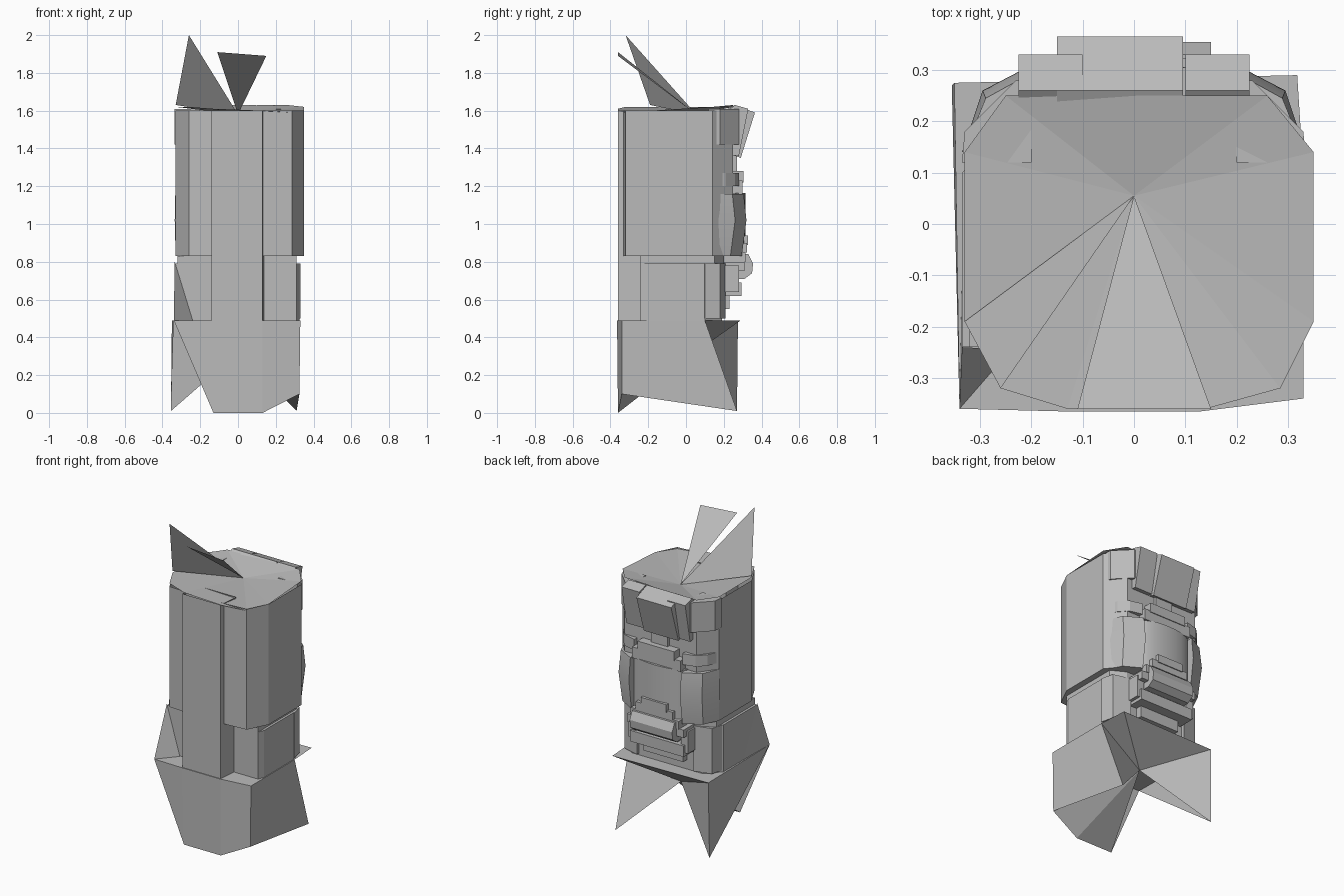
import bpy, bmesh, math

if "Cube" in bpy.data.objects:
    bpy.data.objects.remove(bpy.data.objects["Cube"])

stone = bpy.data.materials.new("grey stone")
stone.diffuse_color = (0.5, 0.5, 0.5, 1)
stone.use_nodes = True
stone.node_tree.nodes["Principled BSDF"].inputs["Base Color"].default_value = stone.diffuse_color


def mesh(name, verts, faces, fix=True):
    me = bpy.data.meshes.new(name)
    me.from_pydata(verts, [], faces)
    me.materials.append(stone)
    if fix:
        bm = bmesh.new()
        bm.from_mesh(me)
        bmesh.ops.recalc_face_normals(bm, faces=bm.faces)
        bm.to_mesh(me)
        bm.free()
    ob = bpy.data.objects.new(name, me)
    bpy.context.collection.objects.link(ob)
    return ob


def prism(name, outline, z0, z1, top=True):
    """Upright prism from an xy outline."""
    n = len(outline)
    v = [(x, y, z0) for x, y in outline] + [(x, y, z1) for x, y in outline]
    f = [(i, (i + 1) % n, n + (i + 1) % n, n + i) for i in range(n)]
    f.append(tuple(range(n)))
    if top:
        f.append(tuple(range(n, 2 * n)))
    return mesh(name, v, f)


def slab(name, x0, x1, profile):
    """Side profile (y, z) extruded along x."""
    n = len(profile)
    v = [(x0, y, z) for y, z in profile] + [(x1, y, z) for y, z in profile]
    f = [(i, (i + 1) % n, n + (i + 1) % n, n + i) for i in range(n)]
    return mesh(name, v, f + [tuple(range(n)), tuple(range(n, 2 * n))])


def box(name, x0, x1, y0, y1, z0, z1):
    return slab(name, x0, x1, [(y0, z0), (y1, z0), (y1, z1), (y0, z1)])


# Head shell, open at the top
head = [(-.13, -.33), (.15, -.33), (.285, -.32), (.35, -.19), (.35, .14),
        (.26, .25), (-.25, .25), (-.33, .14), (-.33, -.19), (-.26, -.32)]
prism("head", head, .83, 1.60, top=False)

# Shallow fan over the top, with two splinters lifted as spikes
hub = (0, .055, 1.58)
rim = [1.60, 1.59, 1.59, 1.60, 1.62, 1.63, 1.62, 1.62, 1.62, 1.62]
ring = [(x, y, z) for (x, y), z in zip(head, rim)]
ring[0], ring[1] = (-.13, -.36, 1.61), (.14, -.36, 1.60)
for i in range(10):
    mesh("top_sector", [hub, ring[i], ring[(i + 1) % 10]], [(0, 1, 2)], fix=False)
mesh("front_spike", [hub, (.15, -.36, 1.89), (-.11, -.36, 1.91)], [(0, 1, 2)], fix=False)
mesh("corner_spike", [hub, (-.33, -.19, 1.63), (-.26, -.32, 2.0)], [(0, 1, 2)], fix=False)

# Spine slab down the front, collar and neck
prism("spine", [(-.14, -.36), (.13, -.36), (.14, -.22), (-.13, -.22)], .49, 1.60, top=False)
prism("collar", [(-.32, -.24), (.31, -.24), (.31, .15), (.22, .2), (-.22, .2), (-.32, .15)], .79, .83)
prism("neck", [(-.335, -.24), (.31, -.24), (.325, -.2), (.325, .1), (.25, .19),
               (-.25, .19), (-.335, .1)], .49, .79)

# Base skirt: torn open at the back
A, B, C, D = (-.34, -.36, .49), (-.14, -.365, .49), (.13, -.365, .49), (.33, -.34, .49)
E, H, G = (.33, .10, .49), (.318, .29, .49), (-.35, .275, .49)
b, c, d = (-.13, -.36, 0), (.13, -.36, 0), (.325, -.34, .10)
e, f, O = (.31, .27, .01), (-.355, .27, .01), (0, .05, .32)
mesh("base_skirt", [A, B, C, D, E, H, G, b, c, d, e, f, O], [
    (0, 7, 1), (1, 7, 8, 2), (2, 8, 9, 3), (3, 9, 10, 4),   # outside walls
    (0, 6, 11), (0, 1, 2, 3, 4, 5, 6),                       # left wall, ledge
    (12, 8, 7), (12, 9, 8), (12, 10, 9),                     # underside fan
    (12, 6, 11), (12, 4, 10), (12, 5, 6), (12, 4, 5)], fix=False)
# Torn flap joining the neck to the front left corner of the base
mesh("neck_flap", [(-.335, -.24, .80), A, (-.24, -.245, .49), (-.335, -.1, .49)],
     [(0, 1, 2), (0, 3, 1)], fix=False)

# Forehead crest with a block on each side
slab("crest", -.15, .095, [(.20, 1.60), (.26, 1.63), (.365, 1.59), (.29, 1.35), (.2, 1.38)])
for s in (-1, 1):
    x0, x1 = sorted((s * .10, s * .225))
    slab("crest_side", x0, x1, [(.22, 1.60), (.26, 1.63), (.33, 1.61), (.28, 1.36), (.2, 1.37)])
    prism("temple", [(s * .2, .12), (s * .335, .12), (s * .33, .18), (s * .23, .28), (s * .2, .28)], 1.42, 1.61)

    # Cheeks, eye block and jaw blocks
    rows = [(.83, .0), (1.02, .025), (1.16, .01)]
    v = []
    for z, o in rows:
        v += [(s * .18, .12, z), (s * (.33 + o * .2), .14, z),
              (s * (.285 + o * .4), .235 + o, z), (s * .18, .295 + o, z)]
    fc = [(r + i, r + (i + 1) % 4, r + 4 + (i + 1) % 4, r + 4 + i) for r in (0, 4) for i in range(4)]
    mesh("cheek", v, fc + [(0, 1, 2, 3), (8, 9, 10, 11)])
    prism("eye_block", [(s * .17, .15), (s * .33, .13), (s * .3, .21), (s * .25, .26), (s * .17, .28)], 1.20, 1.27)
    prism("jaw_block", [(s * .2, .08), (s * .33, .1), (s * .31, .18), (s * .2, .21)], .50, .79)

# Brow bars
box("brow", -.17, .17, .2, .30, 1.16, 1.23)
box("brow_top", -.13, .13, .2, .305, 1.22, 1.28)
box("nose_bridge", -.06, .06, .2, .27, 1.28, 1.37)

# Rounded muzzle
cols = [(.19 * math.sin(t), .25 + .065 * math.cos(t)) for t in [(-1.4 + 2.8 * i / 10) for i in range(11)]]
prism("muzzle", [(-.2, .15)] + cols + [(.2, .15)], .83, 1.165)

# Stepped arch of the mouth and the lips inside it
for i, (w, z) in enumerate([(.20, .75), (.17, .80), (.13, .85), (.09, .89)]):
    box("mouth_step", -w, w, .18, .31 + .006 * i, z, z + .05)
slab("upper_lip", -.15, .15, [(.18, .84), (.33, .84), (.355, .79), (.35, .74), (.31, .71), (.18, .71)])
box("teeth", -.13, .13, .18, .27, .67, .72)
box("lower_lip", -.19, .19, .17, .295, .62, .69)
box("chin", -.14, .14, .15, .23, .55, .62)
for s in (-1, 1):
    x0, x1 = sorted((s * .16, s * .21))
    box("mouth_corner", x0, x1, .17, .28, .64, .78)

for ob in bpy.data.objects:
    if ob.name.startswith(("muzzle", "cheek")):
        bpy.ops.object.select_all(action='DESELECT')
        ob.select_set(True)
        bpy.context.view_layer.objects.active = ob
        bpy.ops.object.shade_smooth_by_angle(angle=math.radians(30))
